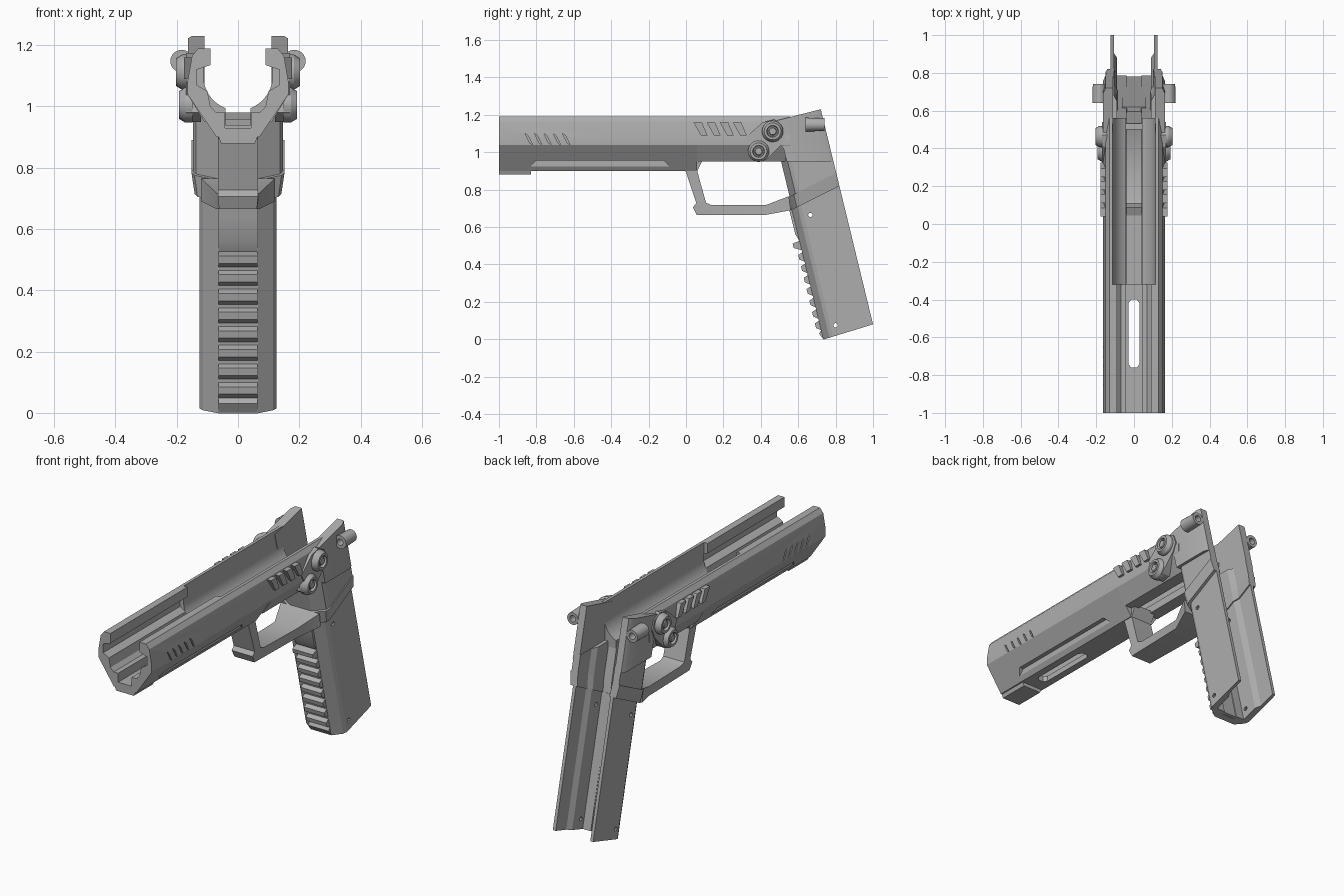
import bpy, bmesh, math
from mathutils import Vector

cube = bpy.data.objects.get("Cube")
if cube:
    bpy.data.objects.remove(cube, do_unlink=True)

grey = bpy.data.materials.new("mid_grey")
grey.use_nodes = True
COLOUR = (0.42, 0.42, 0.42, 1)
grey.diffuse_color = COLOUR
grey.node_tree.nodes["Principled BSDF"].inputs["Base Color"].default_value = COLOUR


def make(name, rings, caps=True):
    """Mesh skinned over a list of equal point loops."""
    bm = bmesh.new()
    loops = [[bm.verts.new(p) for p in ring] for ring in rings]
    n = len(loops[0])
    for a, b in zip(loops, loops[1:]):
        for i in range(n):
            j = (i + 1) % n
            bm.faces.new((a[i], a[j], b[j], b[i]))
    if caps:
        bm.faces.new(loops[0])
        bm.faces.new(loops[-1])
    bmesh.ops.remove_doubles(bm, verts=bm.verts, dist=1e-5)
    bmesh.ops.recalc_face_normals(bm, faces=bm.faces)
    mesh = bpy.data.meshes.new(name)
    bm.to_mesh(mesh)
    bm.free()
    mesh.materials.append(grey)
    ob = bpy.data.objects.new(name, mesh)
    bpy.context.collection.objects.link(ob)
    return ob


def mirrored(half):
    return half + [(-x, v) for x, v in reversed(half)]


def along_y(name, sec, y0, y1):
    return make(name, [[(x, y, z) for x, z in sec] for y in (y0, y1)])


def along_x(name, sec, x0, x1):
    return make(name, [[(x, y, z) for y, z in sec] for x in (x0, x1)])


def lathe(name, profile, centre, axis, n=20):
    """Spin (radius, offset) points about the x or y axis."""
    rings = []
    for i in range(n + 1):
        t = 2 * math.pi * i / n
        c, s = math.cos(t), math.sin(t)
        rings.append([Vector(centre) + Vector((o, r * c, r * s) if axis == "x" else (r * c, o, r * s))
                      for r, o in profile])
    return make(name, rings, caps=False)


def back(z):
    """Slanted rear line of the grip."""
    return 1.0 - 0.243 * (z - 0.08)


def slanted(name, sec, low, high, pinch=1):
    """Prism following the grip slant; low and high give z at depth d."""
    return make(name, [[(x * k, back(f(d)) - d, f(d)) for x, d in sec]
                       for f, k in ((low, pinch), (high, 1))])


def cut(target, cutters):
    for c in cutters:
        mod = target.modifiers.new("cut", "BOOLEAN")
        mod.operation, mod.object, mod.solver = "DIFFERENCE", c, "EXACT"
        bpy.context.view_layer.objects.active = target
        bpy.ops.object.modifier_apply(modifier=mod.name)


# Barrel shell: open-topped channel, stepped inside at the front, round behind
wall = [(0.165, 1.04), (0.165, 1.08), (0.15, 1.165), (0.13, 1.19)]
stepped = [(0.09, 1.19), (0.09, 1.135), (0.135, 1.12), (0.135, 1.07), (0.10, 1.05),
           (0.09, 1.0), (0.07, 0.98), (0.042, 0.98), (0.042, 0.93)]
arc = [(0.113, 1.19)] + [(0.113 * math.cos(t), 1.1 - 0.113 * math.sin(t))
                         for t in [math.radians(i * 7.6) for i in range(10)]]
front = along_y("barrel_front", mirrored([(0.07, 0.9)] + wall + stepped), -1, -0.32)
middle = along_y("barrel_middle", mirrored([(0.07, 0.9)] + wall + arc + [(0.04, 0.94)]), -0.32, 0.06)
rear_half = [(0.04, 0.95), (0.11, 0.95)] + wall + arc
for side, s in (("left", 1), ("right", -1)):
    along_y("barrel_rear_" + side, [(s * x, z) for x, z in rear_half], 0.06, 0.56)
along_y("muzzle_lip", [(-0.065, 0.905), (0.065, 0.905), (0.055, 0.88), (-0.055, 0.88)], -1, -0.83)

# Cutters: lower slot, side grooves and slanted vents
cutters = []
slot = [(-0.015, -0.4), (0.015, -0.4), (0.03, -0.42), (0.03, -0.74), (0.015, -0.76),
        (-0.015, -0.76), (-0.03, -0.74), (-0.03, -0.42)]
cutters.append(make("slot_cutter", [[(x, y, z) for x, y in slot] for z in (0.8, 0.96)]))
groove = [(-0.83, 0.925), (-0.8, 0.957), (-0.12, 0.957), (-0.09, 0.925)]
for s in (1, -1):
    cutters.append(along_x("groove_cutter", groove, s * 0.085, s * 0.3))
    for i in range(5):
        y = -0.84 + 0.05 * i
        vent = [(y - 0.02, 1.1), (y - 0.005, 1.09), (y + 0.02, 1.04), (y + 0.005, 1.05)]
        cutters.append(along_x("vent_cutter", vent, s * 0.15, s * 0.3))
cut(front, cutters)
cut(middle, cutters)

# Grip: slanted channel open at the back
channel = [(0.107, 0), (0.107, 0.1), (0.09, 0.13), (0.09, 0.23), (0.04, 0.23), (0.04, 0.25)]


def shell(width, depth):
    outer = [(0.065, depth), (width - 0.01, depth - 0.035), (width, depth - 0.055), (width, 0)]
    return mirrored(outer + channel)


grip = slanted("grip", shell(0.125, 0.285), lambda d: 0.08 - 0.285 * d, lambda d: 0.82 - 0.45 * d)
holes = [lathe("screw_cutter", [(0, -0.3), (0.012, -0.3), (0.012, 0.3), (0, 0.3)], (0, y, z), "x", 10)
         for y, z in ((0.665, 0.665), (0.8, 0.075))]
cut(grip, holes)
for c in cutters + holes:
    bpy.data.objects.remove(c, do_unlink=True)

# Collar and rear frame above the grip, with tall ears beside the channel
slanted("grip_collar", shell(0.152, 0.29), lambda d: 0.82 - 0.45 * d, lambda d: 0.89 - 0.45 * d, 0.93)
slanted("rear_frame", shell(0.147, 0.28), lambda d: 0.89 - 0.45 * d, lambda d: 0.98)
for side, s in (("left", 1), ("right", -1)):
    ear = [(s * 0.11, 0), (s * 0.15, 0), (s * 0.163, 0.03), (s * 0.163, 0.25), (s * 0.11, 0.25)]
    slanted("ear_" + side, ear, lambda d: 0.95, lambda d: 1.23 - 0.24 * d)

# Finger strap with ribs down the front of the grip
strap = [(0.62, 0.72), (0.55, 0.7), (0.565, 0.64), (0.585, 0.56)]
for i in range(8):
    z = 0.5 - 0.061 * i
    reach = 0.325 if i == 0 else 0.31
    strap += [(back(z + h) - d, z + h) for h, d in
              ((0.026, 0.285), (0.012, reach), (-0.012, reach), (-0.024, 0.285))]
strap += [(0.712, 0.03), (0.735, 0), (0.78, 0.015)]
along_x("finger_strap", strap, -0.063, 0.063)

# Trigger guard: outer y z, inner y z, half width
guard = [(-0.02, 0.91, 0.09, 0.96, 0.068), (0.0, 0.895, 0.06, 0.9, 0.065),
         (0.055, 0.727, 0.1, 0.755, 0.065), (0.037, 0.706, 0.108, 0.73, 0.065),
         (0.057, 0.665, 0.136, 0.717, 0.062), (0.425, 0.665, 0.425, 0.717, 0.07),
         (0.56, 0.69, 0.55, 0.765, 0.12)]
make("trigger_guard", [[(w, a, b), (w, c, d), (-w, c, d), (-w, a, b)] for a, b, c, d, w in guard])

# Side fittings
boss = [(0.32, 1.08), (0.41, 1.16), (0.47, 1.175), (0.52, 1.15), (0.54, 1.1), (0.52, 1.05),
        (0.43, 0.96), (0.38, 0.95), (0.335, 0.98), (0.345, 1.03)]
bolt = [(0, 0), (0.057, 0), (0.057, 0.025), (0.045, 0.045), (0.032, 0.045), (0.028, 0.03),
        (0.022, 0.03), (0.018, 0.042), (0, 0.042)]
tube = [(0, 0.04), (0.018, 0.04), (0.018, 0), (0.037, 0), (0.034, 0.1), (0.018, 0.1),
        (0.018, 0.06), (0, 0.06)]
for side, s in (("left", 1), ("right", -1)):
    along_x("bolt_boss_" + side, boss, s * 0.12, s * 0.17)
    for label, y, z, x in (("upper", 0.463, 1.112, 0.158), ("lower", 0.388, 1.005, 0.148)):
        lathe(label + "_bolt_" + side, [(r, s * o) for r, o in bolt], (s * x, y, z), "x")
    lathe("rear_tube_" + side, tube, (s * 0.184, 0.64, 1.148), "y")
    for i in range(4):
        y = 0.04 + 0.07 * i
        tooth = [(y, 1.16), (y + 0.045, 1.16), (y + 0.075, 1.09), (y + 0.04, 1.09)]
        along_x("serration_" + side, tooth, s * 0.14, s * 0.177)

# Smooth the round parts, keep hard edges
bpy.ops.object.select_all(action="DESELECT")
for ob in bpy.context.scene.objects:
    if ob.type == "MESH" and grey.name in ob.data.materials:
        ob.select_set(True)
        bpy.context.view_layer.objects.active = ob
bpy.ops.object.shade_smooth_by_angle(angle=math.radians(25))
